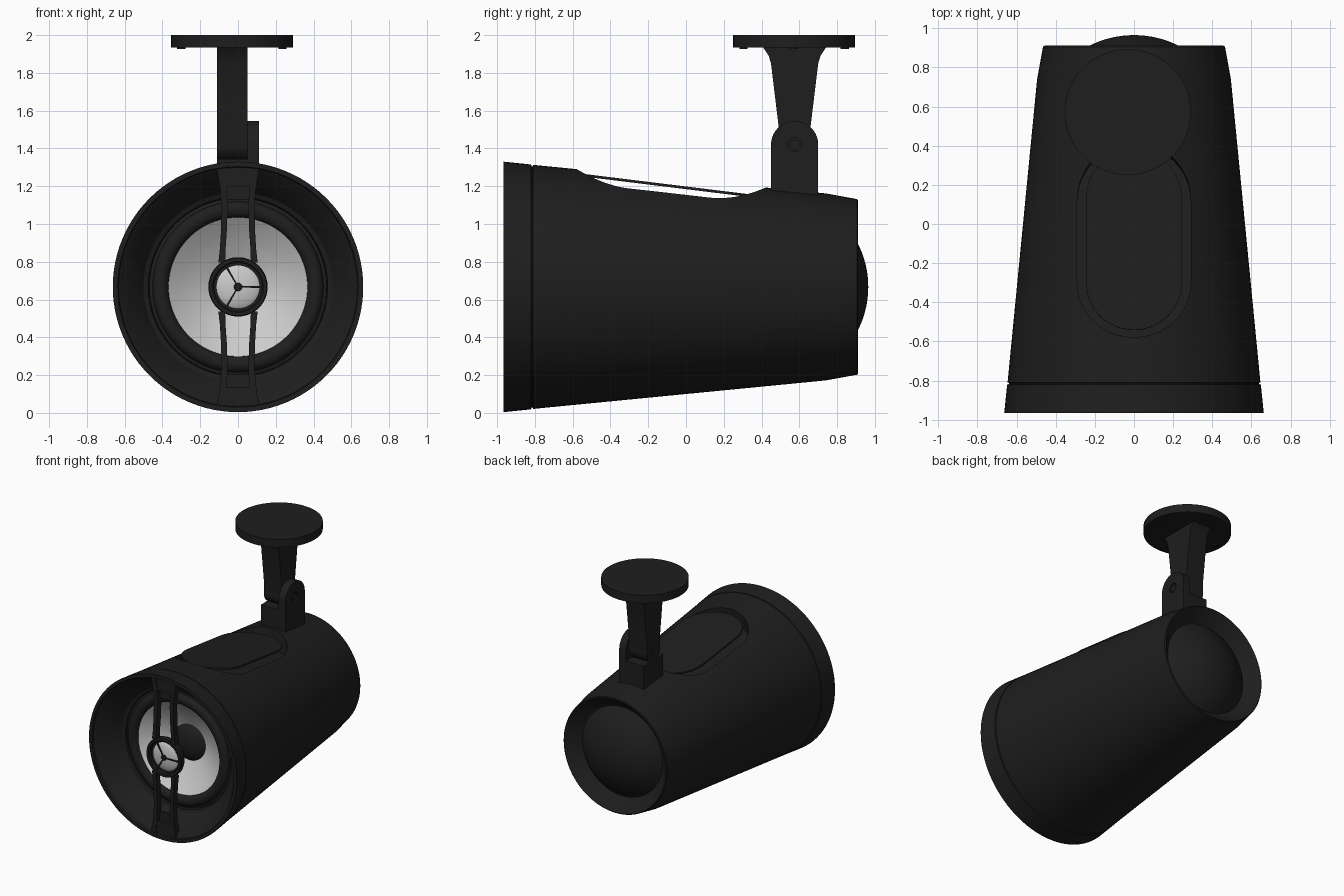
import bpy, bmesh
from math import sin, cos, pi, radians, sqrt
from mathutils import Matrix, Vector

if "Cube" in bpy.data.objects:
    bpy.data.objects.remove(bpy.data.objects["Cube"])

CZ = 0.667          # height of the body axis


def material(name, v):
    m = bpy.data.materials.new(name)
    m.diffuse_color = (v, v, v, 1)
    m.use_nodes = True
    m.node_tree.nodes["Principled BSDF"].inputs["Base Color"].default_value = m.diffuse_color
    return m


BLACK = material("black", 0.013)
WHITE = material("cone_white", 0.62)


def finish(name, bm, mat=BLACK):
    bmesh.ops.recalc_face_normals(bm, faces=bm.faces[:])
    me = bpy.data.meshes.new(name)
    bm.to_mesh(me)
    bm.free()
    ob = bpy.data.objects.new(name, me)
    bpy.context.collection.objects.link(ob)
    me.materials.append(mat)
    smooth(ob)
    return ob


def smooth(ob):
    bpy.ops.object.select_all(action='DESELECT')
    ob.select_set(True)
    bpy.context.view_layer.objects.active = ob
    bpy.ops.object.shade_smooth_by_angle(angle=radians(30))


def lathe(name, pts, mat=BLACK, steps=96, closed=False):
    """Spin (radius, y) points about the body axis."""
    bm = bmesh.new()
    vs = [bm.verts.new((r, y, CZ)) for r, y in pts]
    es = [bm.edges.new(p) for p in zip(vs, vs[1:])]
    if closed:
        es.append(bm.edges.new((vs[-1], vs[0])))
    bmesh.ops.spin(bm, geom=vs + es, cent=(0, 0, CZ), axis=(0, 1, 0),
                   angle=2 * pi, steps=steps, use_duplicate=False)
    bmesh.ops.remove_doubles(bm, verts=bm.verts[:], dist=1e-5)
    return finish(name, bm, mat)


def prism(name, pts, axis, lo, hi, mat=BLACK):
    """Extrude a 2D outline along x (y,z), y (x,z) or z (x,y)."""
    place = {'x': lambda a, b, c: (c, a, b), 'y': lambda a, b, c: (a, c, b),
             'z': lambda a, b, c: (a, b, c)}[axis]
    bm = bmesh.new()
    f = bm.faces.new([bm.verts.new(place(a, b, lo)) for a, b in pts])
    ext = bmesh.ops.extrude_face_region(bm, geom=[f])
    vs = [g for g in ext['geom'] if isinstance(g, bmesh.types.BMVert)]
    bmesh.ops.translate(bm, verts=vs, vec=Vector(place(0, 0, hi - lo)))
    return finish(name, bm, mat)


def arc(cx, cy, r, a0, a1, n=32):
    return [(cx + r * cos(radians(a0 + (a1 - a0) * i / n)),
             cy + r * sin(radians(a0 + (a1 - a0) * i / n))) for i in range(n + 1)]


def circle(cx, cy, r, n=32):
    return arc(cx, cy, r, 0, 360, n)[:-1]


def box(x0, x1, y0, y1):
    return [(x0, y0), (x1, y0), (x1, y1), (x0, y1)]


def cut(ob, cutter):
    mod = ob.modifiers.new("cut", 'BOOLEAN')
    mod.operation, mod.object, mod.solver = 'DIFFERENCE', cutter, 'EXACT'
    dg = bpy.context.evaluated_depsgraph_get()
    me = bpy.data.meshes.new_from_object(ob.evaluated_get(dg))
    ob.modifiers.clear()
    ob.data = me
    bpy.data.objects.remove(cutter)
    smooth(ob)


# Tapered housing with seam groove, rear recess, rear dome and front funnel
dome = [(0.36 * i / 12, 0.457 + sqrt(0.508 ** 2 - (0.36 * i / 12) ** 2)) for i in range(13)]
body = lathe("housing", dome + [
    (0.375, 0.822), (0.452, 0.908), (0.458, 0.911), (0.465, 0.905), (0.495, 0.74),
    (0.646, -0.81), (0.638, -0.812), (0.638, -0.818), (0.648, -0.82),
    (0.663, -0.965), (0.637, -0.965), (0.632, -0.95), (0.622, -0.945), (0.50, -0.775),
    (0.475, -0.765), (0.47, -0.735), (0.37, -0.735), (0.14, -0.60), (0, -0.60)])


# Recess in the top of the housing, and the flat panel floating in it
def slanted_stadium(name, w, y0, y1, lo, hi):
    out = arc(0, y1 - w, w, 0, 180) + arc(0, y0 + w, w, 180, 360)
    ob = prism(name, [(x, y + 0.11) for x, y in out], 'z', lo, hi)
    ob.data.transform(Matrix.Translation((0, -0.11, 1.205)) @ Matrix.Rotation(radians(-7), 4, 'X'))
    return ob


cut(body, slanted_stadium("cutter", 0.29, -0.585, 0.42, -0.10, 0.4))
slanted_stadium("top_panel", 0.245, -0.545, 0.38, -0.007, 0.007)

# Woofer: rolled surround, white cone, dust cap
roll = [(0.41 + 0.042 * cos(a), -0.755 - 0.035 * sin(a)) for a in [pi * i / 10 for i in range(11)]]
lathe("woofer_surround", [(0.47, -0.75)] + roll + [(0.366, -0.735)])
lathe("woofer_cone", [(0.372, -0.757), (0.30, -0.705), (0.22, -0.657), (0.13, -0.615)], WHITE)
lathe("dust_cap", [(0, -0.665), (0.05, -0.661), (0.10, -0.648), (0.135, -0.63), (0.145, -0.618)])

# Tweeter: ring, white dome, spokes and hub
lathe("tweeter_housing", [(0, -0.89), (0.13, -0.89), (0.15, -0.90), (0.157, -0.915), (0.157, -0.95),
                          (0.152, -0.957), (0.135, -0.957), (0.128, -0.95), (0.128, -0.925), (0, -0.925)], steps=64)
lathe("tweeter_dome", [(0.128 * sin(a), -0.905 - 0.043 * cos(a)) for a in [pi / 2 * i / 10 for i in range(11)]],
      WHITE, 64)
lathe("tweeter_hub", [(0, -0.958), (0.018, -0.958), (0.022, -0.954), (0.022, -0.935), (0, -0.935)], steps=32)
for i in range(3):
    spoke = prism("tweeter_spoke", [(0, -0.003), (0.132, -0.006), (0.132, 0.006), (0, 0.003)], 'y', -0.955, -0.947)
    spoke.data.transform(Matrix.Translation((0, 0, CZ)) @ Matrix.Rotation(2 * pi * i / 3, 4, 'Y'))

# Bridge carrying the tweeter: two curved struts above and below, with end plates
path = [(0.13, 0.104, 0.068), (0.20, 0.096, 0.066), (0.30, 0.090, 0.059), (0.42, 0.087, 0.055),
        (0.50, 0.093, 0.058), (0.57, 0.102, 0.062), (0.635, 0.113, 0.07)]
for up in (1, -1):
    for side in (1, -1):
        outline = [(side * o, CZ + up * r) for r, o, i in path]
        outline += [(side * i, CZ + up * r) for r, o, i in reversed(path)]
        prism("bridge_strut", outline, 'y', -0.955, -0.905)
    prism("bridge_end_plate", box(-0.072, 0.072, CZ + up * 0.53, CZ + up * 0.635), 'y', -0.95, -0.91)
    prism("bridge_inner_plate", box(-0.062, 0.062, CZ + up * 0.46, CZ + up * 0.53), 'y', -0.92, -0.905)

# Hinge yoke on the housing: base block and rounded lug with a recessed bolt
PY, PZ = 0.575, 1.42
prism("hinge_base", box(0.45, 0.70, 1.10, 1.345), 'x', -0.11, 0.055)
lug = prism("hinge_lug", [(0.45, 1.10), (0.70, 1.10)] + arc(PY, PZ, 0.125, 0, 180), 'x', 0.05, 0.11)
cut(lug, prism("cutter", circle(PY, PZ, 0.037), 'x', 0.09, 0.2))
prism("hinge_bolt", circle(PY, PZ, 0.027), 'x', -0.112, 0.105)

# Arm: round knuckle below, flaring up to the ceiling plate
prism("mount_arm", arc(PY, PZ, 0.085, 180, 360) +
      [(0.66, 1.52), (0.70, 1.85), (0.712, 1.89), (0.745, 1.94),
       (0.405, 1.94), (0.438, 1.89), (0.45, 1.85), (0.49, 1.52)], 'x', -0.11, 0.05)

# Ceiling plate with four screws
AX, AY = -0.032, 0.572
prism("ceiling_plate", circle(AX, AY, 0.322, 72), 'z', 1.935, 2.0)
for i in range(4):
    a = i * pi / 2
    prism("plate_screw", circle(AX + 0.268 * cos(a), AY + 0.268 * sin(a), 0.022, 16), 'z', 1.926, 1.94)
